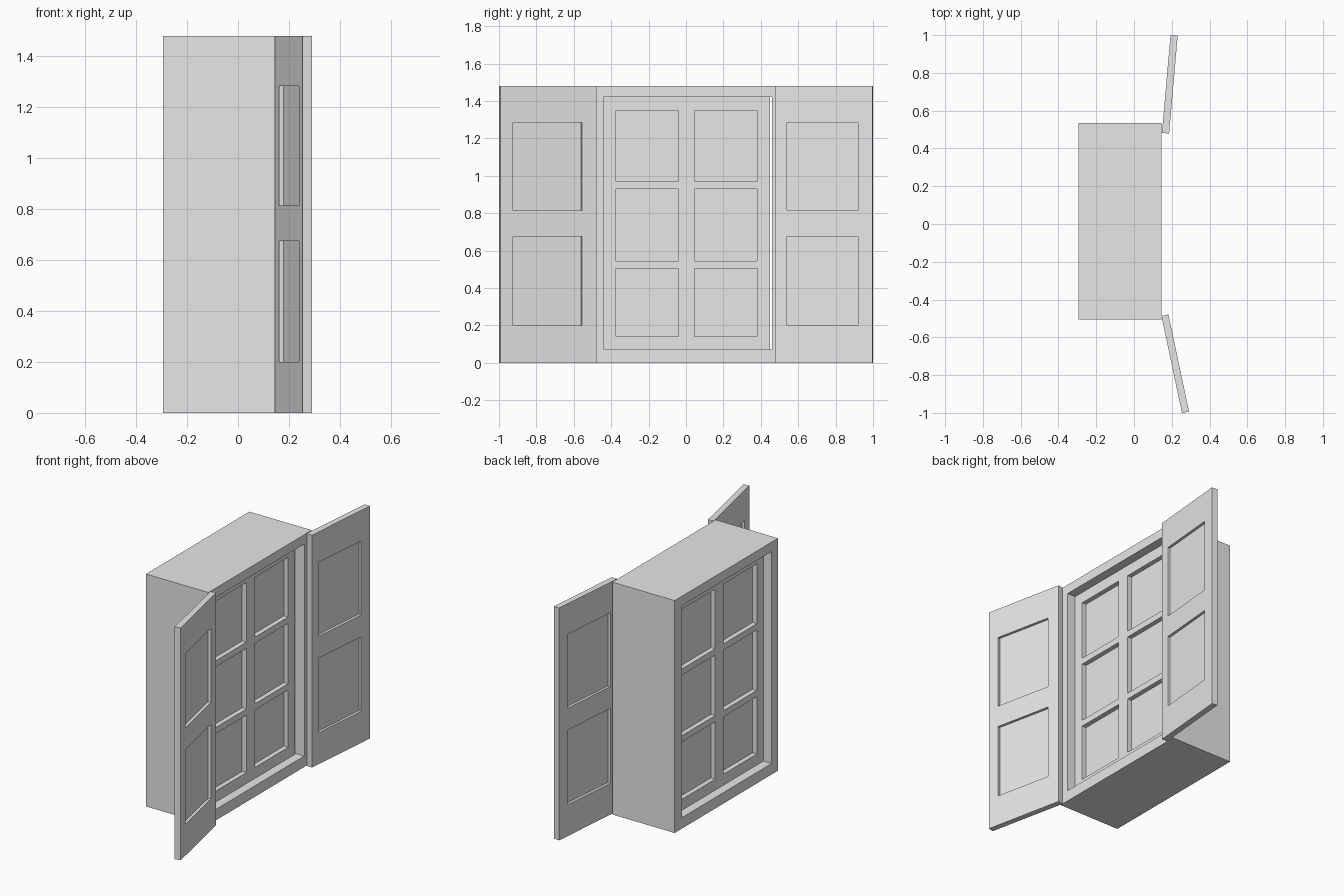
import bpy
import bmesh
import math

cube = bpy.data.objects.get("Cube")
if cube:
    bpy.data.objects.remove(cube, do_unlink=True)

# Single grey paint
grey = bpy.data.materials.new("plain grey")
grey.use_nodes = True
grey.diffuse_color = (0.8, 0.8, 0.8, 1)
grey.node_tree.nodes["Principled BSDF"].inputs["Base Color"].default_value = (0.8, 0.8, 0.8, 1)


def board(name, ys, zs, x0, x1, depth=None):
    """Upright board; odd cells of the grid are sunk on both sides, or holes if no depth."""
    bm = bmesh.new()

    def quad(*points):
        bm.faces.new([bm.verts.new(p) for p in points])

    def ring(xa, xb, ya, yb, za, zb):
        loop = [(ya, za), (yb, za), (yb, zb), (ya, zb)]
        for (y, z), (v, w) in zip(loop, loop[1:] + loop[:1]):
            quad((xa, y, z), (xa, v, w), (xb, v, w), (xb, y, z))

    def skin(x, ya, yb, za, zb):
        quad((x, ya, za), (x, yb, za), (x, yb, zb), (x, ya, zb))

    for i, (ya, yb) in enumerate(zip(ys, ys[1:])):
        for j, (za, zb) in enumerate(zip(zs, zs[1:])):
            cell = (ya, yb, za, zb)
            sunk = i % 2 and j % 2
            if sunk and depth is None:
                ring(x0, x1, *cell)
                continue
            for x, step in ((x0, depth), (x1, -(depth or 0))):
                if sunk:
                    ring(x, x + step, *cell)
                    skin(x + step, *cell)
                else:
                    skin(x, *cell)
            # Outer rim, split to match the grid
            for y in (ys[0], ys[-1]):
                if y in (ya, yb):
                    quad((x0, y, za), (x1, y, za), (x1, y, zb), (x0, y, zb))
            for z in (zs[0], zs[-1]):
                if z in (za, zb):
                    quad((x0, ya, z), (x1, ya, z), (x1, yb, z), (x0, yb, z))

    bmesh.ops.remove_doubles(bm, verts=bm.verts, dist=1e-5)
    bmesh.ops.recalc_face_normals(bm, faces=bm.faces)
    mesh = bpy.data.meshes.new(name)
    bm.to_mesh(mesh)
    bm.free()
    mesh.materials.append(grey)
    obj = bpy.data.objects.new(name, mesh)
    bpy.context.scene.collection.objects.link(obj)
    return obj


HEIGHT = 1.48

# Deep outer frame with one opening
board("window_frame", [-0.505, -0.44, 0.46, 0.535], [0, 0.07, 1.42, HEIGHT], -0.295, 0.145)

# Sash with six sunk panes, narrow gap beside it
board("window_sash", [-0.44, -0.375, -0.04, 0.045, 0.38, 0.45],
      [0.07, 0.14, 0.505, 0.545, 0.93, 0.97, 1.35, 1.42], -0.237, 0.087, 0.03)

# Open shutters, each swung on its hinge
shutter_rows = [0, 0.2, 0.675, 0.815, 1.285, HEIGHT]
for name, ys, hinge, angle in (
        ("right_shutter", [-0.525, -0.456, -0.08, 0], (0.145, -0.487, 0), 12),
        ("left_shutter", [0, 0.061, 0.442, 0.52], (0.148, 0.482, 0), -5)):
    shutter = board(name, ys, shutter_rows, 0, 0.038, 0.017)
    shutter.location = hinge
    shutter.rotation_euler.z = math.radians(angle)
